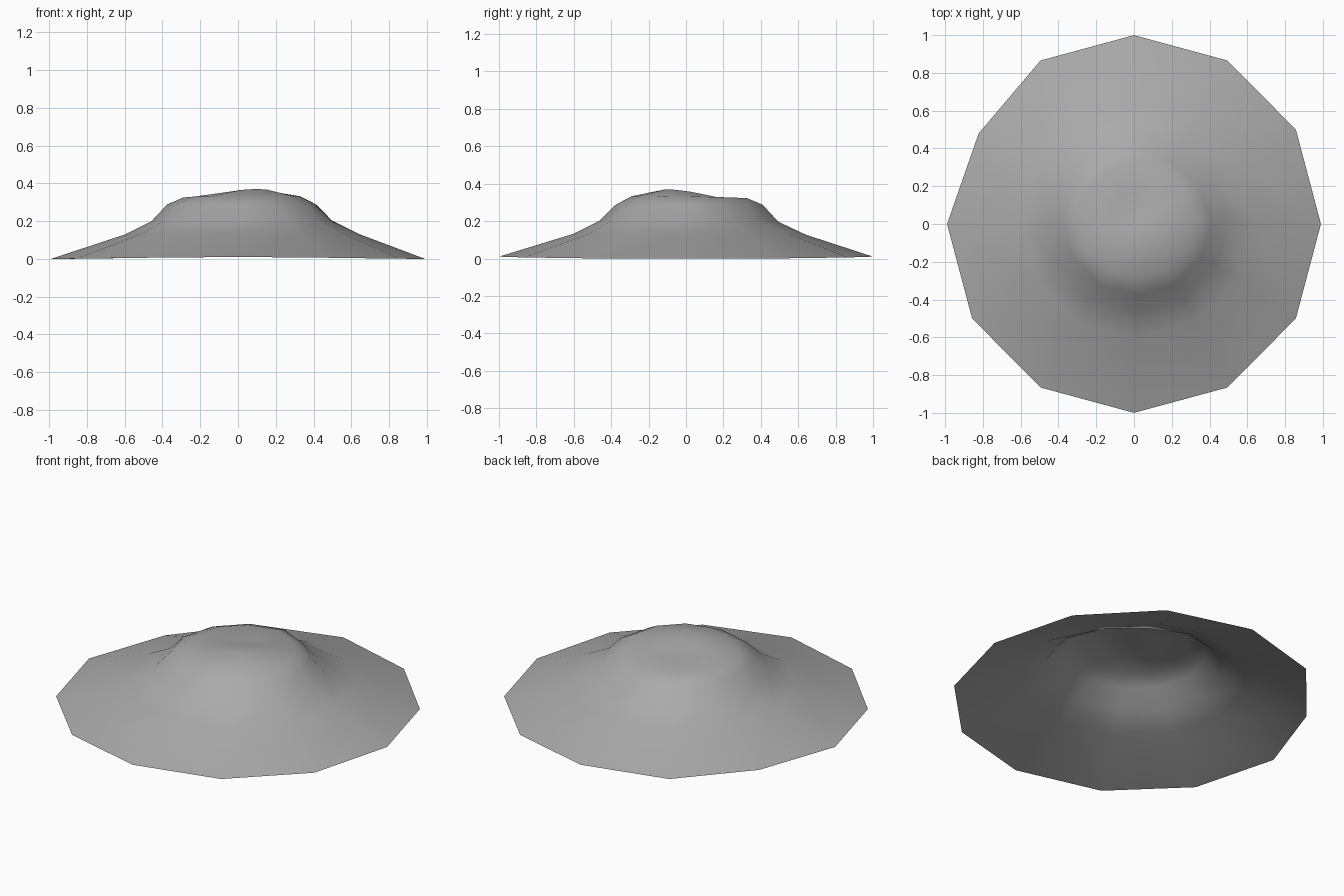
import bpy, bmesh
from math import cos, sin, pi, radians, hypot

cube = bpy.data.objects.get("Cube")
if cube:
    bpy.data.objects.remove(cube, do_unlink=True)

SIDES = 12
# Slope rings from the foot inwards: radius, height, summit tilt
RINGS = [(0.62, 0.13, 0.003), (0.48, 0.2, 0.004), (0.395, 0.288, 0.0),
         (0.31, 0.328, 0.006), (0.15, 0.342, 0.028)]
SHIFT = (0.02, 0.02)      # the upper hill sits slightly off centre
PEAK = radians(-56)       # direction of the highest point
GULLY = radians(50)       # direction of the shallow gully


def gully_depth(angle):
    return max(0, cos(angle - GULLY)) ** 8


def ring_points(radius, height, tilt):
    for i in range(SIDES):
        a = 2 * pi * i / SIDES
        r = radius
        if radius < 0.6:
            r *= 1 - 0.12 * gully_depth(a)
        yield (SHIFT[0] + r * cos(a), SHIFT[1] + r * sin(a),
               height + tilt * cos(a - PEAK))


def foot_points():
    for i in range(SIDES):
        a = 2 * pi * i / SIDES
        r = 0.95 if i == 5 else 0.99
        yield (r * cos(a), r * sin(a) * 1.01, 0.01 * abs(sin(a)) ** 4)


# Open hill shell, joined ring by ring
bm = bmesh.new()
levels = [[bm.verts.new(p) for p in foot_points()]]
levels += [[bm.verts.new(p) for p in ring_points(*ring)] for ring in RINGS]
for low, high in zip(levels, levels[1:]):
    for i in range(SIDES):
        j = (i + 1) % SIDES
        bm.faces.new((low[i], low[j], high[j], high[i]))

# Summit cap
top = bm.verts.new((0.02, 0.0, 0.352))
for i in range(SIDES):
    bm.faces.new((levels[-1][i], levels[-1][(i + 1) % SIDES], top))

for face in bm.faces:
    face.smooth = True
mesh = bpy.data.meshes.new("hill")
bm.to_mesh(mesh)
bm.free()
hill = bpy.data.objects.new("hill", mesh)
bpy.context.collection.objects.link(hill)

# Plain grey stone
grey = (0.4, 0.4, 0.4, 1)
mat = bpy.data.materials.new("stone grey")
mat.use_nodes = True
mat.diffuse_color = grey
mat.node_tree.nodes["Principled BSDF"].inputs["Base Color"].default_value = grey
mesh.materials.append(mat)
